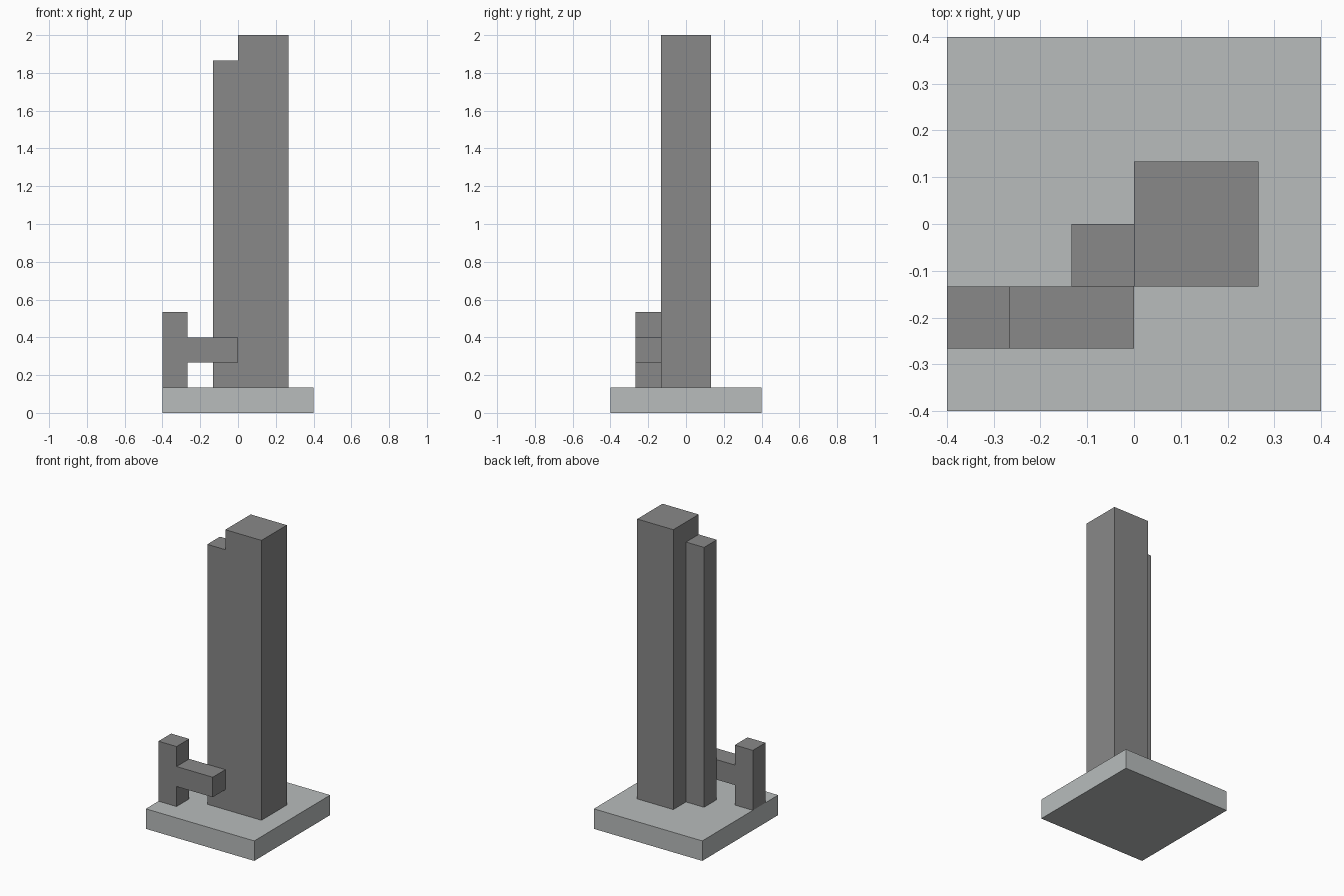
import bpy

cube = bpy.data.objects.get("Cube")
if cube:
    bpy.data.objects.remove(cube, do_unlink=True)

U = 2 / 15  # module that every part is a multiple of


def make_material(name, rgb):
    mat = bpy.data.materials.new(name)
    mat.use_nodes = True
    color = (*rgb, 1)
    mat.diffuse_color = color
    bsdf = next(n for n in mat.node_tree.nodes if n.type == 'BSDF_PRINCIPLED')
    bsdf.inputs["Base Color"].default_value = color
    return mat


def box(name, low, high, mat):
    """Box between two corners given in modules."""
    bpy.ops.mesh.primitive_cube_add(
        size=1, location=[(a + b) / 2 * U for a, b in zip(low, high)])
    obj = bpy.context.object
    obj.name = obj.data.name = name
    size = [(b - a) * U for a, b in zip(low, high)]
    for v in obj.data.vertices:
        v.co = [c * s for c, s in zip(v.co, size)]
    obj.data.materials.append(mat)
    return obj


light_gray = make_material("light gray", (0.48, 0.503, 0.503))
dark_gray = make_material("dark gray", (0.246, 0.246, 0.246))

# Square ground slab
box("base_slab", (-3, -3, 0), (3, 3, 1), light_gray)

# Tall tower and the slimmer, slightly lower shaft beside it
box("main_tower", (0, -1, 1), (2, 1, 15), dark_gray)
box("side_tower", (-1, -1, 1), (0, 0, 14), dark_gray)

# Low post with an arm reaching along the tower front
box("post", (-3, -2, 1), (-2, -1, 4), dark_gray)
box("arm", (-2, -2, 2), (0, -1, 3), dark_gray)
